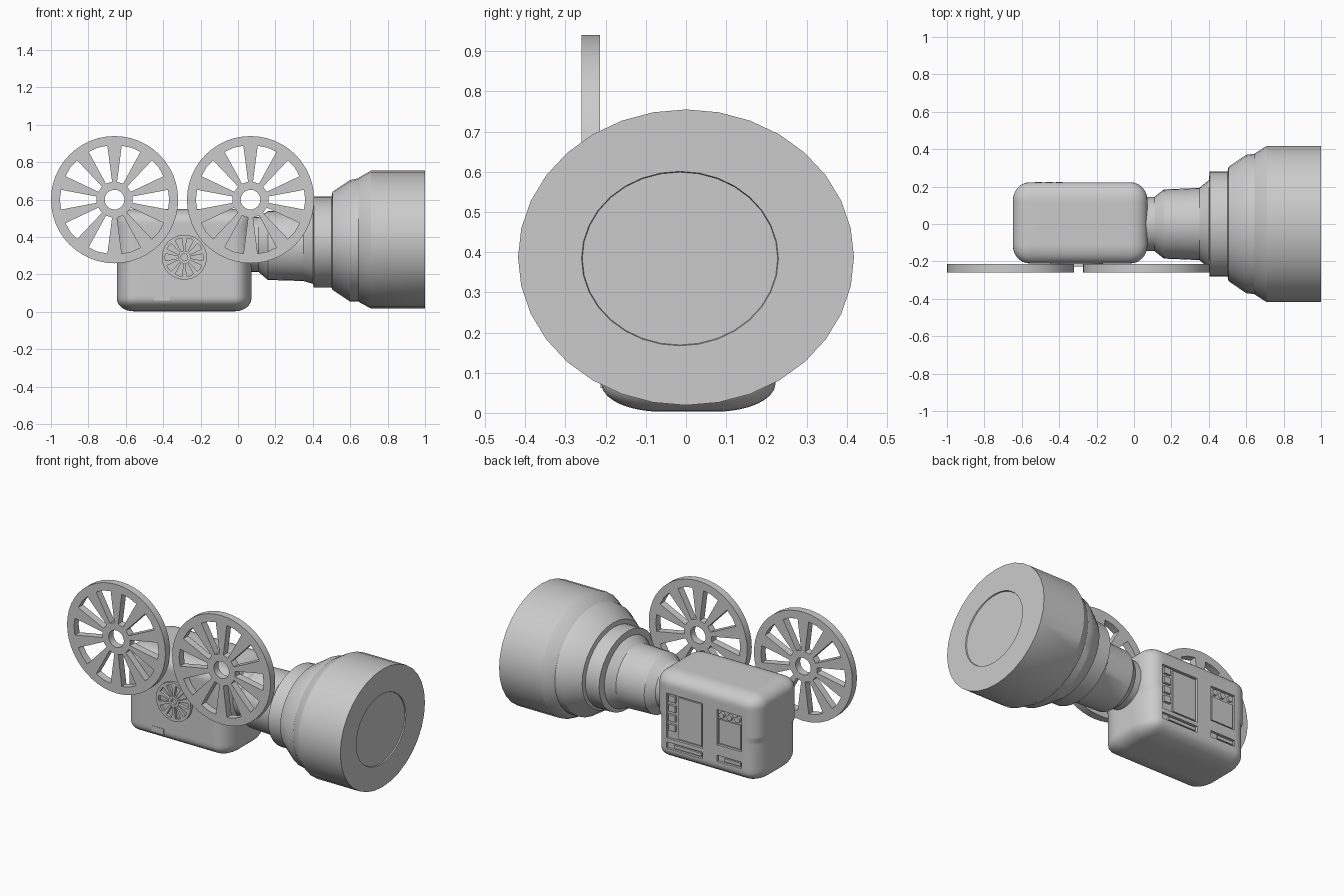
import bpy, bmesh
from math import sin, cos, pi, radians
from mathutils import Vector, Matrix

cube = bpy.data.objects.get("Cube")
if cube:
    bpy.data.objects.remove(cube, do_unlink=True)

GREY = (0.6, 0.6, 0.6, 1)
grey = bpy.data.materials.new("light_grey")
grey.use_nodes = True
grey.diffuse_color = GREY
grey.node_tree.nodes["Principled BSDF"].inputs["Base Color"].default_value = GREY


def select(ob):
    bpy.ops.object.select_all(action='DESELECT')
    ob.select_set(True)
    bpy.context.view_layer.objects.active = ob


def finish(name, bm, smooth=True):
    bmesh.ops.recalc_face_normals(bm, faces=bm.faces[:])
    me = bpy.data.meshes.new(name)
    bm.to_mesh(me)
    bm.free()
    ob = bpy.data.objects.new(name, me)
    bpy.context.collection.objects.link(ob)
    me.materials.append(grey)
    if smooth:
        select(ob)
        bpy.ops.object.shade_smooth_by_angle(angle=radians(30))
    return ob


def add_box(bm, lo, hi):
    lo, hi = Vector(lo), Vector(hi)
    size = hi - lo
    mat = Matrix.Translation((lo + hi) / 2) @ Matrix.Diagonal((*size, 1))
    bmesh.ops.create_cube(bm, size=1, matrix=mat)


# Body: box with different rounding along each axis
def rounded_body():
    bm = bmesh.new()
    bmesh.ops.create_cube(bm, size=2)
    bmesh.ops.subdivide_edges(bm, edges=bm.edges[:], cuts=30, use_grid_fill=True)
    half = Vector((0.36, 0.217, 0.273))
    for v in bm.verts:
        low = v.co.z < 0
        r = Vector((0.09, 0.15 if low else 0.1, 0.07))
        p = [c * h for c, h in zip(v.co, half)]
        core = Vector([max(-(h - q), min(h - q, c)) for c, h, q in zip(p, half, r)])
        d = Vector([(c - k) / q for c, k, q in zip(p, core, r)]).normalized()
        v.co = core + Vector([a * b for a, b in zip(d, r)])
        v.co += Vector((-0.288, 0.006, 0.276))
    return finish("camera_body", bm)


body = rounded_body()

# Recesses on the back of the body: x range, z range
BACK = 0.223
DEPTH = 0.015
recesses = {
    "large_panel": (-0.27, -0.02, 0.15, 0.43),
    "small_panel": (-0.54, -0.37, 0.2, 0.42),
    "large_slot": (-0.27, -0.02, 0.085, 0.125),
    "small_slot": (-0.54, -0.37, 0.095, 0.135),
}
bm = bmesh.new()
for x0, x1, z0, z1 in recesses.values():
    add_box(bm, (x0, BACK - DEPTH, z0), (x1, BACK + 0.1, z1))
cutter = finish("recess_cutter", bm, smooth=False)
cutter.hide_render = True
mod = body.modifiers.new("recesses", 'BOOLEAN')
mod.operation = 'DIFFERENCE'
mod.solver = 'EXACT'
mod.object = cutter
select(body)
bpy.ops.object.modifier_move_to_index(modifier=mod.name, index=0)
bpy.ops.object.modifier_apply(modifier=mod.name)
bpy.data.objects.remove(cutter, do_unlink=True)

# Screen, button column and slot bars inside the recesses
FLOOR = BACK - DEPTH - 0.004
bm = bmesh.new()
add_box(bm, (-0.26, FLOOR, 0.16), (-0.1, BACK - 0.005, 0.42))
finish("screen", bm, smooth=False)

bm = bmesh.new()
for i in range(4):
    z = 0.2 + i * 0.06
    add_box(bm, (-0.08, FLOOR, z), (-0.035, BACK, z + 0.04))
finish("buttons", bm, smooth=False)

bm = bmesh.new()
add_box(bm, (-0.26, FLOOR, 0.095), (-0.07, BACK - 0.004, 0.115))
add_box(bm, (-0.53, FLOOR, 0.105), (-0.42, BACK - 0.004, 0.125))
finish("slot_bars", bm, smooth=False)

bm = bmesh.new()
add_box(bm, (-0.53, FLOOR, 0.21), (-0.38, BACK - 0.006, 0.36))
finish("small_plate", bm, smooth=False)

bm = bmesh.new()
for x in (-0.51, -0.455, -0.4):
    mat = Matrix.Translation((x, BACK - 0.009, 0.39)) @ Matrix.Rotation(pi / 2, 4, 'X')
    bmesh.ops.create_cone(bm, cap_ends=True, segments=16, radius1=0.018,
                          radius2=0.018, depth=0.02, matrix=mat)
finish("knobs", bm)

# Front latch
bm = bmesh.new()
add_box(bm, (-0.45, -0.213, 0.062), (-0.365, -0.15, 0.097))
finish("latch", bm, smooth=False)

# Lens: oval rings of (x, y radius, z radius, y centre, z centre)
rings = [
    (0.04, 0.145, 0.145, 0, 0.36),
    (0.11, 0.145, 0.147, 0, 0.36),
    (0.16, 0.185, 0.184, 0, 0.355),
    (0.35, 0.193, 0.19, 0, 0.355),
    (0.4, 0.235, 0.215, 0, 0.365),
    (0.405, 0.28, 0.243, 0, 0.373),
    (0.5, 0.28, 0.243, 0, 0.373),
    (0.505, 0.305, 0.262, 0, 0.38),
    (0.6, 0.37, 0.325, 0, 0.38),
    (0.645, 0.375, 0.33, 0, 0.385),
    (0.65, 0.38, 0.335, 0, 0.385),
    (0.71, 0.418, 0.368, 0, 0.387),
    (1.0, 0.418, 0.368, 0, 0.387),
    (1.0, 0.245, 0.217, -0.015, 0.384),
    (0.993, 0.243, 0.215, -0.015, 0.384),
]
SIDES = 32
bm = bmesh.new()
loops = []
for x, ry, rz, cy, cz in rings:
    loops.append([bm.verts.new((x, cy + ry * cos(2 * pi * i / SIDES),
                                cz + rz * sin(2 * pi * i / SIDES)))
                  for i in range(SIDES)])
for a, b in zip(loops, loops[1:]):
    for i in range(SIDES):
        j = (i + 1) % SIDES
        bm.faces.new((a[i], a[j], b[j], b[i]))
bm.faces.new(loops[0])
bm.faces.new(loops[-1])
finish("lens", bm)


# Reels: filled outline with hub hole and wedge windows
def reel(name, x, z, radius, y0, y1, spokes=10):
    cu = bpy.data.curves.new(name, 'CURVE')
    cu.dimensions = '2D'
    cu.fill_mode = 'BOTH'
    cu.extrude = (y1 - y0) / 2

    def outline(points):
        sp = cu.splines.new('POLY')
        sp.points.add(len(points) - 1)
        for p, (a, b) in zip(sp.points, points):
            p.co = (a * radius, b * radius, 0, 1)
        sp.use_cyclic_u = True

    def circle(r, n):
        outline([(r * cos(2 * pi * i / n), r * sin(2 * pi * i / n)) for i in range(n)])

    circle(1, 48)
    circle(0.155, 24)
    for k in range(spokes):
        c, s = cos(2 * pi * k / spokes), sin(2 * pi * k / spokes)
        wedge = [(0.28, -0.05), (0.84, -0.155), (0.86, 0), (0.84, 0.155), (0.28, 0.05)]
        outline([(u * c - v * s, u * s + v * c) for u, v in wedge])
    ob = bpy.data.objects.new(name, cu)
    bpy.context.collection.objects.link(ob)
    ob.location = (x, (y0 + y1) / 2, z)
    ob.rotation_euler.x = pi / 2
    cu.materials.append(grey)
    select(ob)
    bpy.ops.object.convert(target='MESH')
    bpy.ops.object.shade_smooth_by_angle(angle=radians(30))


reel("rear_reel", -0.66, 0.6, 0.34, -0.26, -0.214)
reel("front_reel", 0.067, 0.6, 0.34, -0.26, -0.214)
reel("small_reel", -0.287, 0.292, 0.12, -0.228, -0.2)
